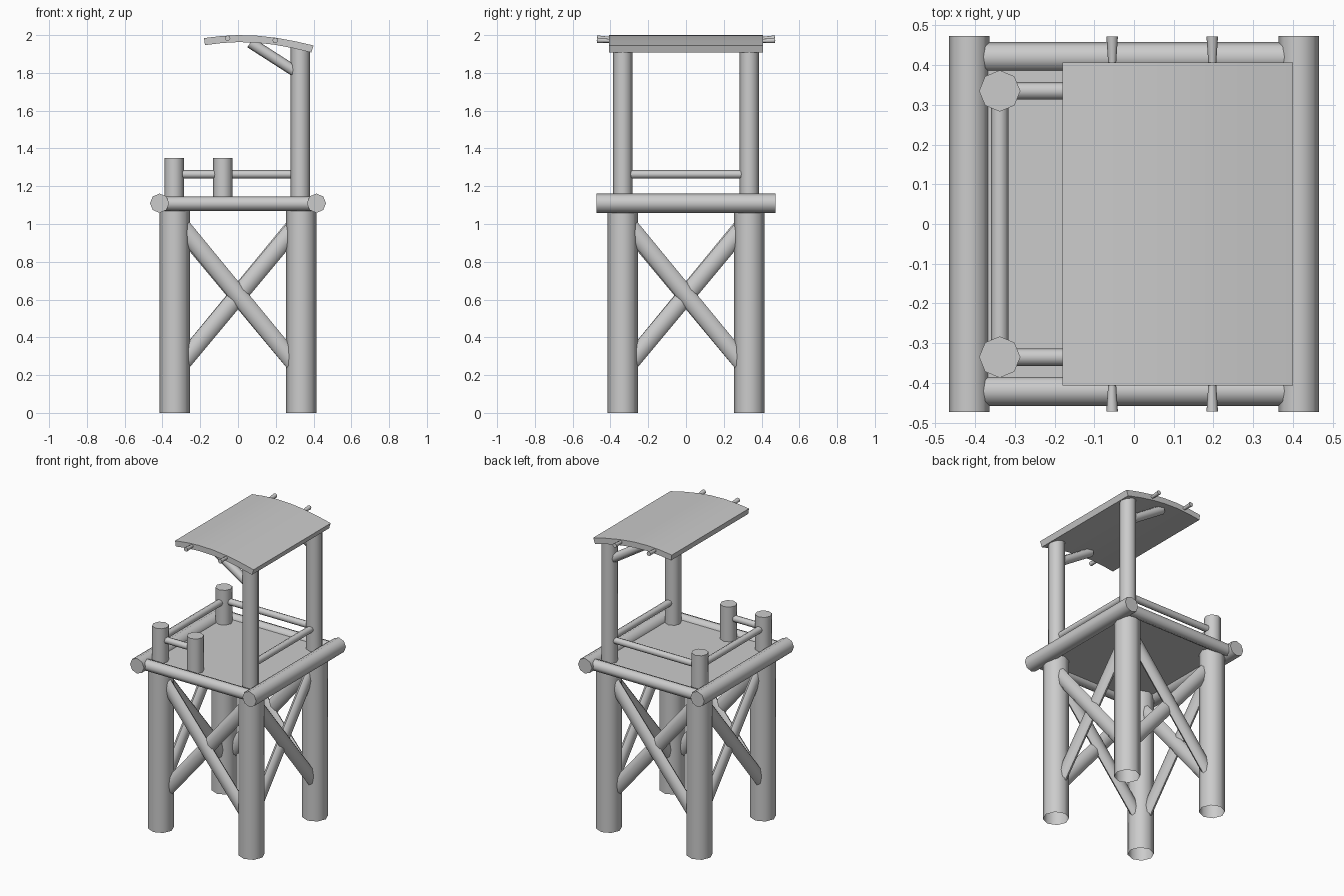
import bpy, bmesh, math
from mathutils import Vector, Matrix

if "Cube" in bpy.data.objects:
    bpy.data.objects.remove(bpy.data.objects["Cube"])


def finish(name, bm, angle=50):
    bmesh.ops.recalc_face_normals(bm, faces=bm.faces)
    me = bpy.data.meshes.new(name)
    bm.to_mesh(me)
    bm.free()
    ob = bpy.data.objects.new(name, me)
    bpy.context.collection.objects.link(ob)
    bpy.context.view_layer.objects.active = ob
    ob.select_set(True)
    bpy.ops.object.shade_smooth_by_angle(angle=math.radians(angle))
    ob.select_set(False)
    return ob


def log(name, a, b, r, r2=None, flat=None, depth=1.0, open_start=False):
    """Octagonal log from a to b; flat is an axis along which it is squashed."""
    a, b = Vector(a), Vector(b)
    d = (b - a).normalized()
    # Section axes: u lies across the log, v along the chosen flattened axis
    v = Vector(flat) if flat else (Vector((0, 1, 0)) if abs(d.y) < 0.9 else Vector((0, 0, 1)))
    v = (v - d * v.dot(d)).normalized()
    u = v.cross(d)
    r2 = r if r2 is None else r2
    bm = bmesh.new()
    rings = []
    for p, rad in ((a, r), (b, r2)):
        rings.append([bm.verts.new(p + u * rad * math.cos(i * math.pi / 4)
                                   + v * rad * depth * math.sin(i * math.pi / 4)) for i in range(8)])
    for i in range(8):
        j = (i + 1) % 8
        bm.faces.new((rings[0][i], rings[0][j], rings[1][j], rings[1][i]))
    if not open_start:
        bm.faces.new(rings[0][::-1])
    bm.faces.new(rings[1])
    return finish(name, bm)


P = 0.335  # leg and post spacing from the centre

# Legs, open at the foot
for x in (-P, P):
    for y in (-P, P):
        log("leg", (x, y, 0), (x, y, 1.105), 0.08, open_start=True)

# Crossed braces on all four sides
for k in range(4):
    rot = Matrix.Rotation(k * math.pi / 2, 3, 'Z')
    n = rot @ Vector((0, -1, 0))
    for s, off in ((-1, 0.008), (1, -0.008)):
        a = rot @ Vector((s * 0.30, -P - off, 0.99 if s < 0 else 0.98))
        b = rot @ Vector((-s * 0.30, -P - off, 0.26))
        log("cross_brace", a, b, 0.046, flat=n, depth=0.6)

# Platform deck
bm = bmesh.new()
bmesh.ops.create_cube(bm, size=1, matrix=Matrix.Translation((0, 0, 1.108))
                      @ Matrix.Diagonal((0.82, 0.83, 0.02, 1)))
finish("deck", bm)

# Platform edge logs
for s in (-1, 1):
    log("side_log", (s * 0.415, -0.473, 1.11), (s * 0.415, 0.473, 1.11), 0.051)
    log("edge_log", (-0.40, s * 0.42, 1.108), (0.40, s * 0.42, 1.108), 0.038)

# Roof posts and short rail posts
for y in (-P, P):
    log("roof_post", (0.33, y, 1.10), (0.33, y, 1.945), 0.051)
for x, y in ((-0.338, -P), (-0.338, P), (-0.08, -P)):
    log("rail_post", (x, y, 1.10), (x, y, 1.35), 0.052)

# Railings, leaving an entrance gap at the front
Z = 1.263
log("rail_back", (-P, P, Z), (P, P, Z), 0.022)
log("rail_front", (-P, -P, Z), (-0.08, -P, Z), 0.022)
for x in (-0.338, 0.33):
    log("rail_side", (x, -P, Z), (x, P, Z), 0.022)

# Curved roof sheet
top = [(-0.18, 1.984), (-0.09, 1.995), (0.0, 2.0), (0.1, 1.997),
       (0.2, 1.986), (0.3, 1.968), (0.40, 1.945)]
low = [(x + (0.006 if x < 0 else -0.006) * abs(x) / 0.2, z - 0.037) for x, z in top]
bm = bmesh.new()
rows = [[[bm.verts.new((x, y, z)) for x, z in line] for line in (top, low)]
        for y in (-0.407, 0.407)]
(ft, fl), (bt, bl) = rows
for i in range(len(top) - 1):
    bm.faces.new((ft[i], ft[i + 1], bt[i + 1], bt[i]))
    bm.faces.new((fl[i], bl[i], bl[i + 1], fl[i + 1]))
    bm.faces.new((ft[i], fl[i], fl[i + 1], ft[i + 1]))
    bm.faces.new((bt[i], bt[i + 1], bl[i + 1], bl[i]))
for i in (0, -1):
    bm.faces.new((ft[i], bt[i], bl[i], fl[i]))
finish("roof", bm, 40)

# Roof brackets and flared roof pegs
for s in (-1, 1):
    log("roof_bracket", (0.33, s * P, 1.79), (0.065, s * P, 1.960), 0.029)
    for x, z in ((-0.055, 1.981), (0.197, 1.969)):
        log("roof_peg", (x, s * 0.39, z), (x, s * 0.472, z + 0.003), 0.009, 0.0145)
